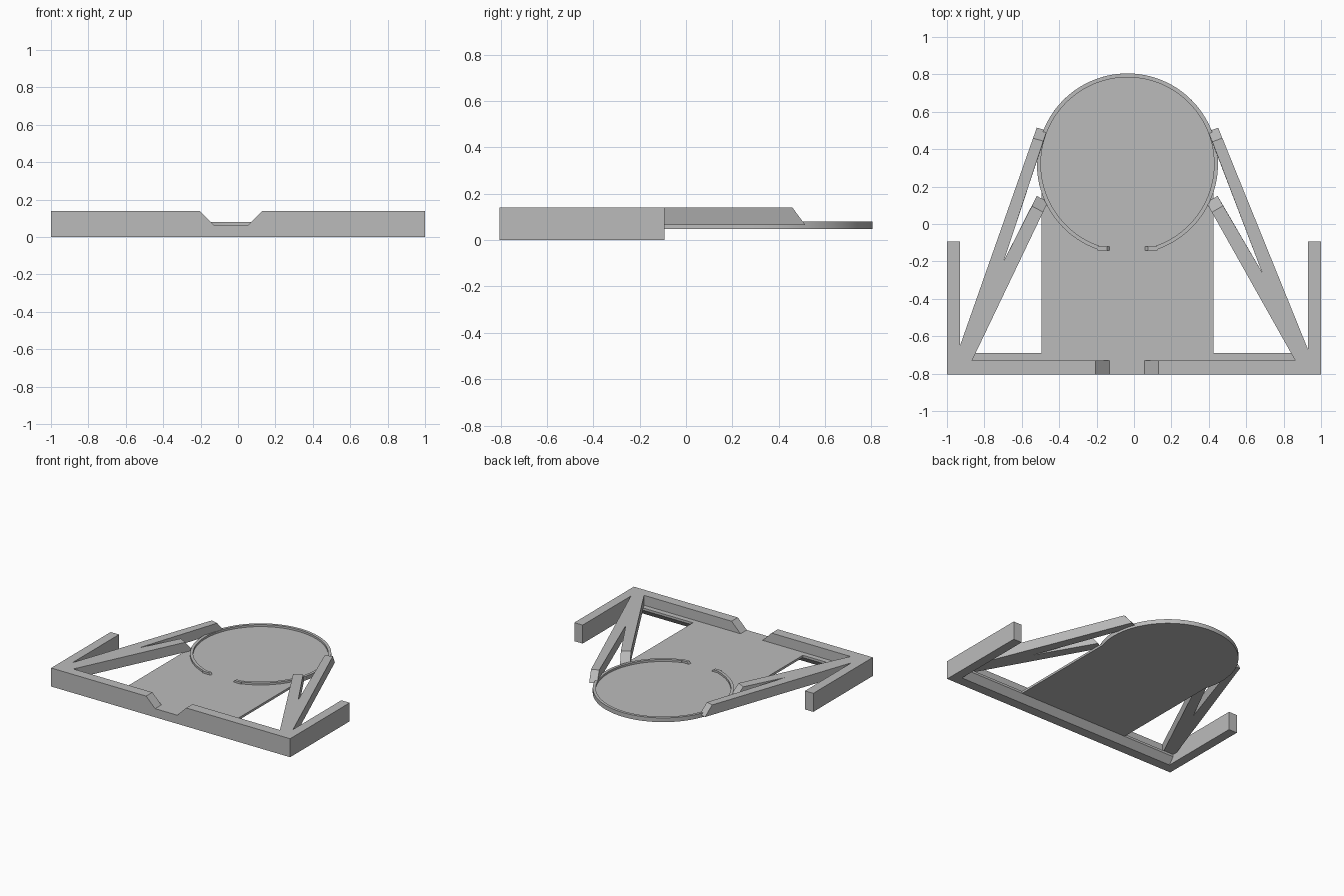
import bpy
import bmesh
from math import sin, cos, pi, asin
from mathutils import Vector

cube = bpy.data.objects.get("Cube")
if cube:
    bpy.data.objects.remove(cube, do_unlink=True)

grey = bpy.data.materials.new("plain_grey")
grey.use_nodes = True
COLOR = (0.5, 0.5, 0.5, 1)
grey.diffuse_color = COLOR
grey.node_tree.nodes["Principled BSDF"].inputs["Base Color"].default_value = COLOR

# Shared heights
TOP, DECK, UNDER, RIM = 0.14, 0.065, 0.048, 0.08


def loft(name, lower, upper, smooth=False):
    """Solid between two matching outlines."""
    bm = bmesh.new()
    a = [bm.verts.new(p) for p in lower]
    b = [bm.verts.new(p) for p in upper]
    n = len(a)
    bm.faces.new(a)
    bm.faces.new(b)
    for i in range(n):
        j = (i + 1) % n
        bm.faces.new((a[i], a[j], b[j], b[i]))
    bmesh.ops.recalc_face_normals(bm, faces=bm.faces)
    mesh = bpy.data.meshes.new(name)
    bm.to_mesh(mesh)
    bm.free()
    mesh.materials.append(grey)
    obj = bpy.data.objects.new(name, mesh)
    bpy.context.collection.objects.link(obj)
    if smooth:
        bpy.ops.object.select_all(action='DESELECT')
        obj.select_set(True)
        bpy.context.view_layer.objects.active = obj
        bpy.ops.object.shade_smooth_by_angle(angle=0.5)
    return obj


def slab(name, outline, z0, z1, smooth=False):
    return loft(name, [(x, y, z0) for x, y in outline],
                [(x, y, z1) for x, y in outline], smooth)


def along_y(name, profile, y0, y1):
    return loft(name, [(x, y0, z) for x, z in profile],
                [(x, y1, z) for x, z in profile])


def arc(radius, start, end, steps):
    return [(CX + radius * cos(start + (end - start) * i / steps),
             CY + radius * sin(start + (end - start) * i / steps))
            for i in range(steps + 1)]


# Front wall with a sloped notch
along_y("front_wall", [(-1, 0), (1, 0), (1, TOP), (0.13, TOP), (0.055, DECK),
                       (-0.13, DECK), (-0.205, TOP), (-1, TOP)], -0.805, -0.73)

# Side walls
for side, s in (("left", 1), ("right", -1)):
    slab(side + "_wall", [(s * 0.93, -0.73), (s, -0.73), (s, -0.093), (s * 0.93, -0.093)], 0, TOP)

# Deck: rounded plate joined to a ledge along the front wall
CX, CY, R, HALF = -0.035, 0.321, 0.484, 0.46
a0 = -asin((R * R - HALF * HALF) ** 0.5 / R)
deck = [(-0.93, -0.73), (0.93, -0.73), (0.93, -0.69), (CX + HALF, -0.69)]
deck += arc(R, a0, pi - a0, 96)
deck += [(CX - HALF, -0.69), (-0.93, -0.69)]
slab("deck", deck, UNDER, DECK, True)

# Sloped support under the ledge
support = [(-0.73, 0), (-0.73, UNDER), (-0.69, UNDER)]
loft("ledge_support", [(-0.93, y, z) for y, z in support], [(0.93, y, z) for y, z in support])

# Raised rim, open at the front
gap = asin(0.16 / R)
g0, g1 = -pi / 2 + gap, 1.5 * pi - gap
slab("rim", arc(R, g0, g1, 110) + arc(R - 0.021, g1, g0, 110), DECK, RIM, True)

# Straight rim ends with sloped tips
for side, s in (("left", 1), ("right", -1)):
    profile = [(CX + s * 0.095, DECK), (CX + s * 0.11, RIM),
               (CX + s * 0.16, RIM), (CX + s * 0.16, DECK)]
    along_y(side + "_rim_end", profile, -0.143, -0.121)


# Forked braces with sloped tips
def brace(name, outer_root, outer_tip, crotch, inner_tip, inner_root, corner):
    def outline(z, back):
        pts = [outer_root]
        # Each tip is pulled back along its own arm at the upper level
        for tip, toward in ((outer_tip, outer_root), (inner_tip, inner_root)):
            ends = [Vector(p) for p in tip]
            ref = ends[0] if tip is outer_tip else ends[1]
            pull = (Vector(toward) - ref).normalized() * back
            pts += [p + pull for p in ends]
            if tip is outer_tip:
                pts.append(crotch)
        pts += [inner_root, corner]
        return [(p[0], p[1], z) for p in pts]
    loft(name, outline(DECK, 0), outline(TOP, 0.06))


brace("right_brace", (-0.93, -0.65), ((-0.52, 0.515), (-0.465, 0.5)), (-0.695, -0.195),
      ((-0.52, 0.15), (-0.46, 0.118)), (-0.866, -0.73), (-0.93, -0.73))
brace("left_brace", (0.93, -0.67), ((0.45, 0.515), (0.396, 0.495)), (0.684, -0.257),
      ((0.447, 0.15), (0.387, 0.115)), (0.862, -0.73), (0.93, -0.73))
